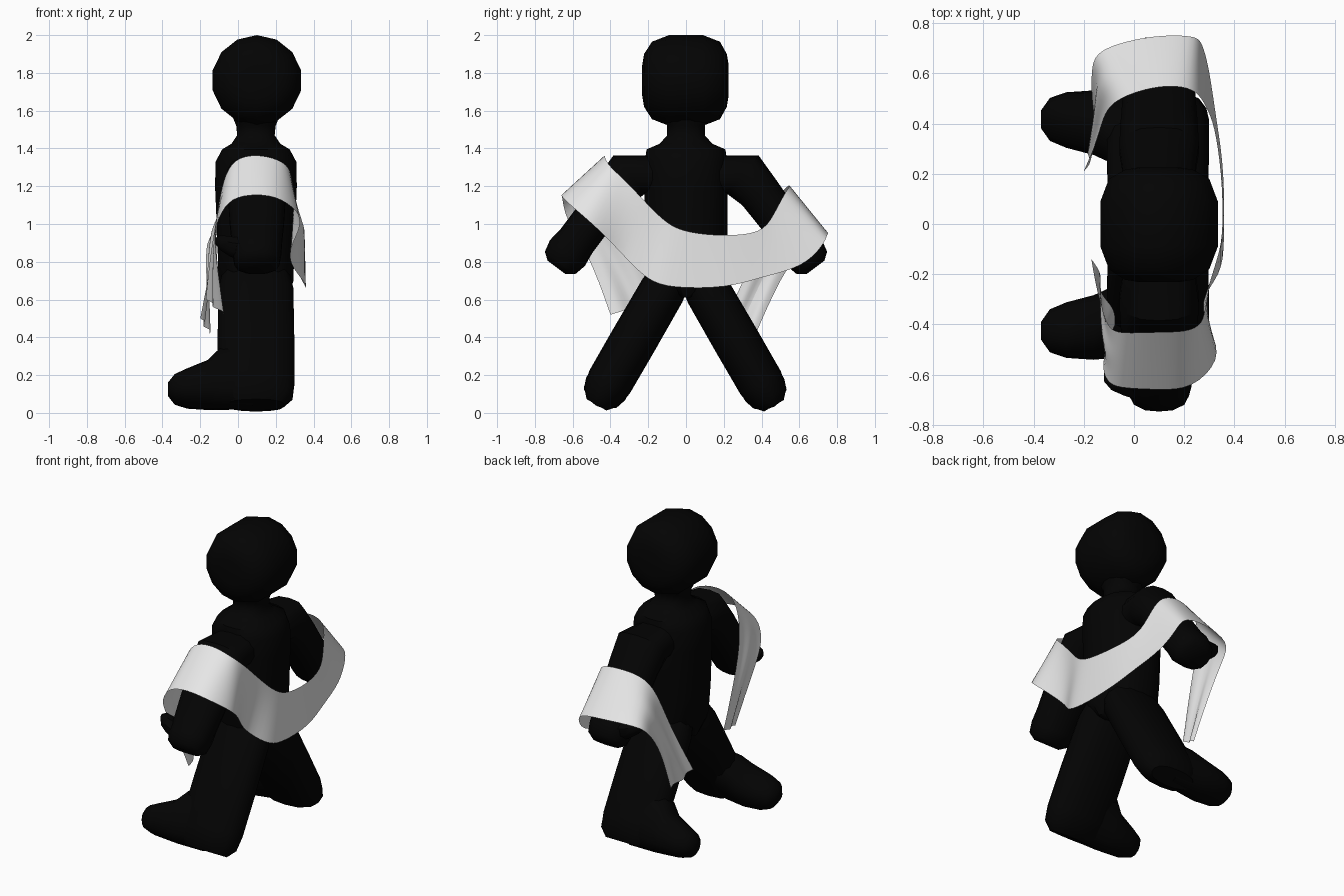
import bpy, bmesh, math
from mathutils import Vector as V

CX = 0.095  # body centre in x; the figure faces -x


def material(name, v):
    m = bpy.data.materials.new(name)
    m.diffuse_color = (v, v, v, 1)
    return m


black = material("black", 0.001)
white = material("white cloth", 0.88)


def finish(name, bm, mat, angle):
    me = bpy.data.meshes.new(name)
    bm.to_mesh(me)
    bm.free()
    me.materials.append(mat)
    ob = bpy.data.objects.new(name, me)
    bpy.context.collection.objects.link(ob)
    bpy.ops.object.select_all(action='DESELECT')
    ob.select_set(True)
    bpy.context.view_layer.objects.active = ob
    bpy.ops.object.shade_smooth_by_angle(angle=math.radians(angle))
    return ob


def loft(name, rings, n=14, power=2.5):
    """Closed skin through rings, each given as (centre, half axis u, half axis v)."""
    bm = bmesh.new()
    rows = []
    for c, u, v in rings:
        row = []
        for i in range(n):
            a = 2 * math.pi * (i + 0.5) / n
            ca, sa = math.cos(a), math.sin(a)
            k = (abs(ca) ** power + abs(sa) ** power) ** (-1 / power)
            row.append(bm.verts.new(V(c) + V(u) * ca * k + V(v) * sa * k))
        rows.append(row)
    for r, s in zip(rows, rows[1:]):
        for i in range(n):
            j = (i + 1) % n
            bm.faces.new((r[i], r[j], s[j], s[i]))
    bm.faces.new(rows[0])
    bm.faces.new(rows[-1])
    bmesh.ops.recalc_face_normals(bm, faces=bm.faces)
    return finish(name, bm, black, 45)


# Torso and neck: (z, half depth x, half width y)
loft("torso", [((CX, 0, z), (hx, 0, 0), (0, hy, 0)) for z, hx, hy in (
    (0.61, 0.17, 0.03), (0.7, 0.2, 0.19), (0.9, 0.205, 0.222), (1.2, 0.218, 0.22),
    (1.33, 0.215, 0.22), (1.395, 0.18, 0.21), (1.425, 0.13, 0.14),
    (1.47, 0.1, 0.1), (1.52, 0.105, 0.1), (1.58, 0.13, 0.15))], n=16)

# Head: drum with rounded rims, axis along y: (y, radius)
loft("head", [((0.1, y, 1.76), (r, 0, 0), (0, 0, r)) for y, r in (
    (-0.232, 0.08), (-0.222, 0.14), (-0.18, 0.205), (-0.09, 0.24),
    (0.09, 0.24), (0.18, 0.205), (0.216, 0.14), (0.226, 0.08))], n=14, power=2)

for s, side in ((-1, "right"), (1, "left")):
    # Arm: shoulder rings, then rings down a slanted axis
    d, nrm = V((0, 0.6 * s, -0.8)), V((0, 0.8 * s, 0.6))
    rings = [((0.1, 0.1 * s, 1.255), (0.13, 0, 0), (0, 0, 0.11)),
             ((0.1, 0.3 * s, 1.262), (0.16, 0, 0), (0, 0.085 * s, 0.1))]
    for t, hx, h in ((-0.7, 0.155, 0.112), (-0.5, 0.145, 0.105), (-0.38, 0.135, 0.105),
                     (-0.3, 0.13, 0.115), (-0.235, 0.12, 0.1), (-0.205, 0.08, 0.06)):
        rings.append((V((0.1, 0, 0)) + nrm * 1.01 + d * t, (hx, 0, 0), nrm * h))
    loft(side + "_arm", rings)
    # Thumb pointing forward: (x, y, z, radius)
    loft(side + "_thumb", [((x, y * s, z), (0, r, 0), (0, 0, r)) for x, y, z, r in (
        (0.06, 0.65, 0.86, 0.07), (-0.04, 0.63, 0.88, 0.058),
        (-0.09, 0.62, 0.9, 0.045), (-0.12, 0.61, 0.91, 0.018))], n=8, power=2)

    # Leg: rings down a slanted axis
    d, nrm = V((0, 0.5 * s, -0.866)), V((0, 0.866 * s, 0.5))
    base = nrm * (0.422 if s > 0 else 0.432)
    loft(side + "_leg", [(base + V((CX, 0, 0)) + d * t, (hx, 0, 0), nrm * h) for t, hx, h in (
        (-0.64, 0.17, 0.1), (-0.5, 0.2, 0.122), (-0.2, 0.205, 0.124), (0.06, 0.205, 0.123),
        (0.15, 0.195, 0.105), (0.2, 0.15, 0.06))])
    # Foot: rings running forward: (x, top t, bottom t, half width)
    loft(side + "_foot", [(base + V((x, 0, 0)) + d * ((a + b) / 2), nrm * h, d * ((b - a) / 2))
                          for x, a, b, h in (
        (0.08, -0.2, 0.205, 0.1), (-0.1, -0.12, 0.205, 0.118), (-0.16, -0.05, 0.202, 0.12),
        (-0.27, 0.0, 0.195, 0.108), (-0.335, 0.03, 0.175, 0.085), (-0.37, 0.07, 0.135, 0.035))])

# Cloth sash: stations of (upper edge xyz, lower edge xyz), from one hanging end to the other
sash = [
    (-.17, -.14, .6, -.075, -.4, .52), (-.15, -.26, .82, -.11, -.48, .75),
    (-.11, -.4, 1.05, -.13, -.58, .95), (-.08, -.43, 1.24, -.1, -.64, 1.04),
    (-.02, -.435, 1.35, -.04, -.655, 1.14), (.1, -.43, 1.37, .1, -.66, 1.16),
    (.21, -.43, 1.345, .23, -.66, 1.14), (.275, -.4, 1.3, .35, -.54, 1.04),
    (.285, -.32, 1.23, .31, -.43, .94), (.31, -.2, 1.1, .25, -.31, .81),
    (.345, -.1, 1.0, .35, -.2, .7), (.355, 0, .955, .36, -.08, .66),
    (.35, .2, .935, .36, .22, .66), (.32, .4, .95, .33, .4, .72),
    (.29, .46, 1.04, .3, .62, .77), (.26, .52, 1.16, .27, .73, .89),
    (.2, .55, 1.2, .24, .75, .95), (.08, .55, 1.21, .08, .755, .96),
    (-.07, .5, 1.17, -.15, .7, .95), (-.12, .44, 1.02, -.17, .62, .88),
    (-.14, .35, .8, -.17, .5, .72), (-.2, .21, .5, -.15, .37, .42)]
bm = bmesh.new()
rows = []
for i, p in enumerate(sash):
    a, b = V(p[:3]), V(p[3:])
    pleat = 0.025 * max(0, 1 - min(i, len(sash) - 1 - i) / 3)  # hanging ends are pleated
    rows.append([bm.verts.new(a.lerp(b, k / 4) + V((pleat * (0, 1, -1, 1, 0)[k], 0, 0)))
                 for k in range(5)])
for r, q in zip(rows, rows[1:]):
    for k in range(4):
        bm.faces.new((r[k], r[k + 1], q[k + 1], q[k]))
bmesh.ops.recalc_face_normals(bm, faces=bm.faces)
ob = finish("sash", bm, white, 80)
sub = ob.modifiers.new("smooth", 'SUBSURF')
sub.levels = sub.render_levels = 2
sub.boundary_smooth = 'PRESERVE_CORNERS'
